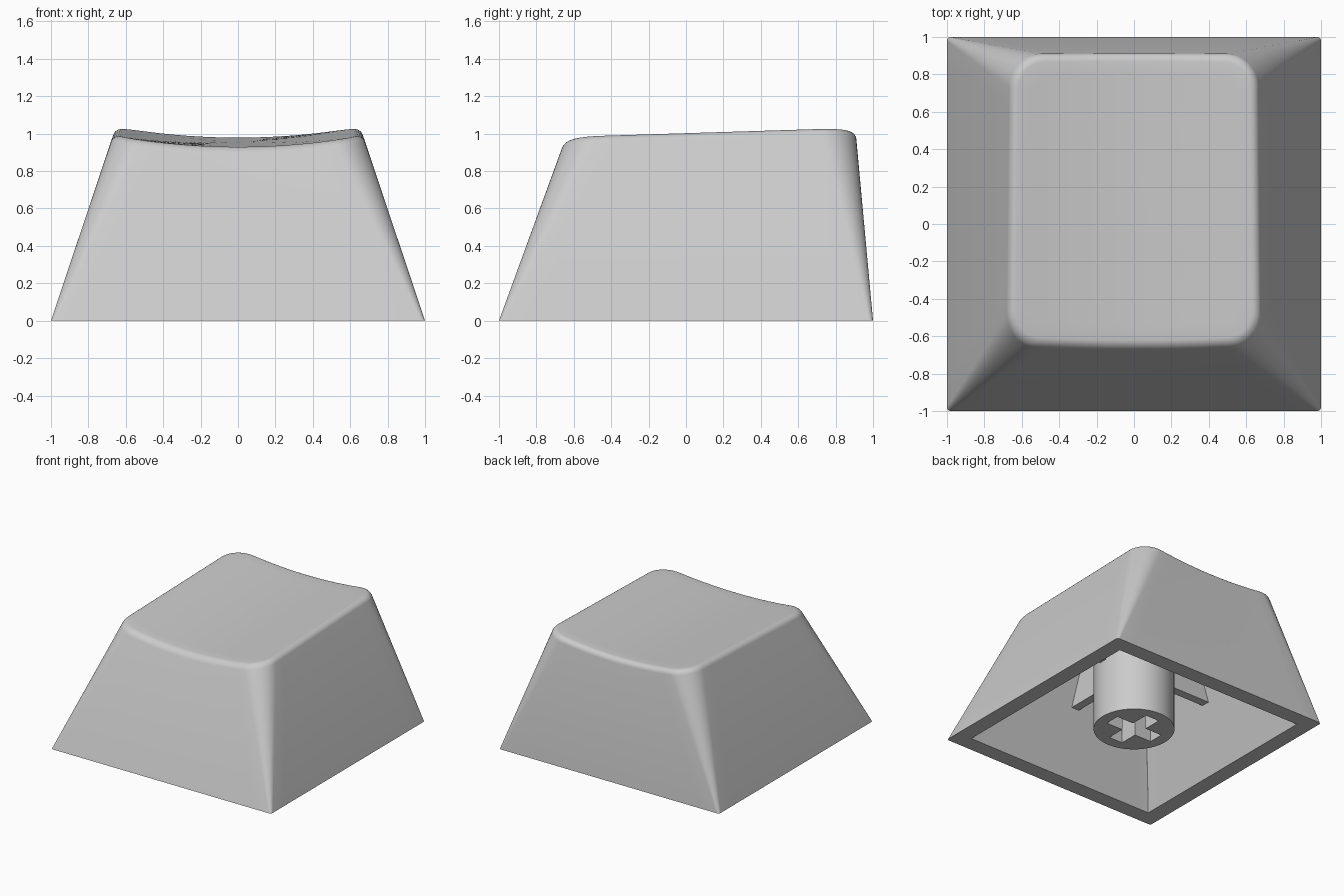
import bpy, bmesh, math
from mathutils import Vector

if "Cube" in bpy.data.objects:
    bpy.data.objects.remove(bpy.data.objects["Cube"])

grey = bpy.data.materials.new("light_grey")
grey.use_nodes = True
grey.diffuse_color = (0.6, 0.6, 0.6, 1)
grey.node_tree.nodes["Principled BSDF"].inputs["Base Color"].default_value = (0.6, 0.6, 0.6, 1)

ARC, SIDE = 10, 14      # segments per corner and per straight side
BEVEL = 0.04
WALL = 0.13


def finish(obj):
    obj.data.materials.clear()
    obj.data.materials.append(grey)
    bpy.ops.object.select_all(action="DESELECT")
    obj.select_set(True)
    bpy.context.view_layer.objects.active = obj
    bpy.ops.object.shade_smooth_by_angle(angle=math.radians(32))


def add_mesh(name, bm):
    bmesh.ops.recalc_face_normals(bm, faces=bm.faces)
    mesh = bpy.data.meshes.new(name)
    bm.to_mesh(mesh)
    bm.free()
    obj = bpy.data.objects.new(name, mesh)
    bpy.context.collection.objects.link(obj)
    finish(obj)
    return obj


def rounded_rect(hx, y0, y1, r):
    """Rounded rectangle outline with evenly divided straight sides."""
    centres = [(hx - r, y1 - r), (r - hx, y1 - r), (r - hx, y0 + r), (hx - r, y0 + r)]
    arcs = []
    for k, (cx, cy) in enumerate(centres):
        angles = [(k + s / ARC) * math.pi / 2 for s in range(ARC + 1)]
        arcs.append([Vector((cx + r * math.cos(a), cy + r * math.sin(a))) for a in angles])
    pts = []
    for k, arc in enumerate(arcs):
        start, end = arc[-1], arcs[(k + 1) % 4][0]
        pts += arc + [start.lerp(end, s / SIDE) for s in range(1, SIDE)]
    return pts


def dish(p):
    """Height of the scooped, slightly tilted top."""
    return 0.95 + 0.033 * p.y + 0.055 * (p.x / 0.64) ** 2


def wall_ring(inset, height, sharp=False):
    """Outline of the tapered walls at a height given as number or function."""
    i = inset
    low = rounded_rect(1 - i, i - 1, 1 - i, 0.003 if sharp else max(0.02 - i, 0.003))
    high = rounded_rect(0.665 - i, -0.635 + i, 0.908 - i, 0.004 if sharp else 0.18 - i)
    ring = []
    for a, b in zip(low, high):
        t = 1.0
        for _ in range(6):
            t = height(a.lerp(b, t)) if callable(height) else height
        ring.append(a.lerp(b, t).to_3d() + Vector((0, 0, t)))
    return ring


# Cap shell: ceiling, inner walls, rim, outer walls, rounded lip, scooped top
rings = [wall_ring(WALL, 0.8, True), wall_ring(WALL, 0, True), wall_ring(0, 0)]
for s in range(6):
    a = s / 5 * math.pi / 2
    drop = BEVEL * (1 - math.sin(a))
    rings.append(wall_ring(BEVEL * (1 - math.cos(a)), lambda p, d=drop: dish(p) - d))
lip = rings[-1]
middle = Vector((0, 0.13, 0))
for s in range(1, 10):
    ring = [p.lerp(middle, s / 10) for p in lip]
    for p in ring:
        p.z = dish(p)
    rings.append(ring)

bm = bmesh.new()
loops = [[bm.verts.new(p) for p in ring] for ring in rings]
for low, high in zip(loops, loops[1:]):
    for k in range(len(low)):
        n = (k + 1) % len(low)
        bm.faces.new((low[k], low[n], high[n], high[k]))
bm.faces.new(loops[0])
hub = bm.verts.new((0, middle.y, dish(middle)))
for k, v in enumerate(loops[-1]):
    bm.faces.new((v, loops[-1][(k + 1) % len(loops[-1])], hub))
add_mesh("cap_shell", bm)

# Stem: round post with a cross-shaped socket
curve = bpy.data.curves.new("stem", "CURVE")
curve.dimensions, curve.fill_mode, curve.extrude = "2D", "BOTH", 0.4
circle = [(0.305 * math.cos(k * math.pi / 32), 0.305 * math.sin(k * math.pi / 32)) for k in range(64)]
LONG, SLIM = 0.215, 0.062
cross = []
for k in range(4):
    c, s = round(math.cos(k * math.pi / 2)), round(math.sin(k * math.pi / 2))
    for x, y in ((LONG, -SLIM), (LONG, SLIM), (SLIM, SLIM)):
        cross.append((c * x - s * y, s * x + c * y))
for outline in (circle, cross):
    spline = curve.splines.new("POLY")
    spline.points.add(len(outline) - 1)
    spline.use_cyclic_u = True
    for point, (x, y) in zip(spline.points, outline):
        point.co = (x, y, 0, 1)
stem = bpy.data.objects.new("stem", curve)
stem.location.z = 0.42
bpy.context.collection.objects.link(stem)
bpy.ops.object.select_all(action="DESELECT")
stem.select_set(True)
bpy.context.view_layer.objects.active = stem
bpy.ops.object.convert(target="MESH")
bm = bmesh.new()
bm.from_mesh(stem.data)
bmesh.ops.remove_doubles(bm, verts=bm.verts, dist=0.0005)
bmesh.ops.recalc_face_normals(bm, faces=bm.faces)
bm.to_mesh(stem.data)
bm.free()
finish(stem)


# Ribs: four webs from the post to the inner walls
def rib(name, direction, taper):
    along = Vector(direction).to_3d()
    across = Vector((-along.y, along.x, 0)) * 0.035
    bm = bmesh.new()
    sides = []
    for sign in (-1, 1):
        reach = 1 - WALL + 0.03
        profile = [(0.28, 0.5), (reach - taper * 0.5, 0.5), (reach - taper * 0.82, 0.82), (0.28, 0.82)]
        sides.append([bm.verts.new(along * d + across * sign + Vector((0, 0, z))) for d, z in profile])
        bm.faces.new(sides[-1])
    for k in range(4):
        n = (k + 1) % 4
        bm.faces.new((sides[0][k], sides[0][n], sides[1][n], sides[1][k]))
    add_mesh(name, bm)


rib("left_rib", (1, 0), 0.335)
rib("right_rib", (-1, 0), 0.335)
rib("front_rib", (0, -1), 0.365)
rib("back_rib", (0, 1), 0.092)
